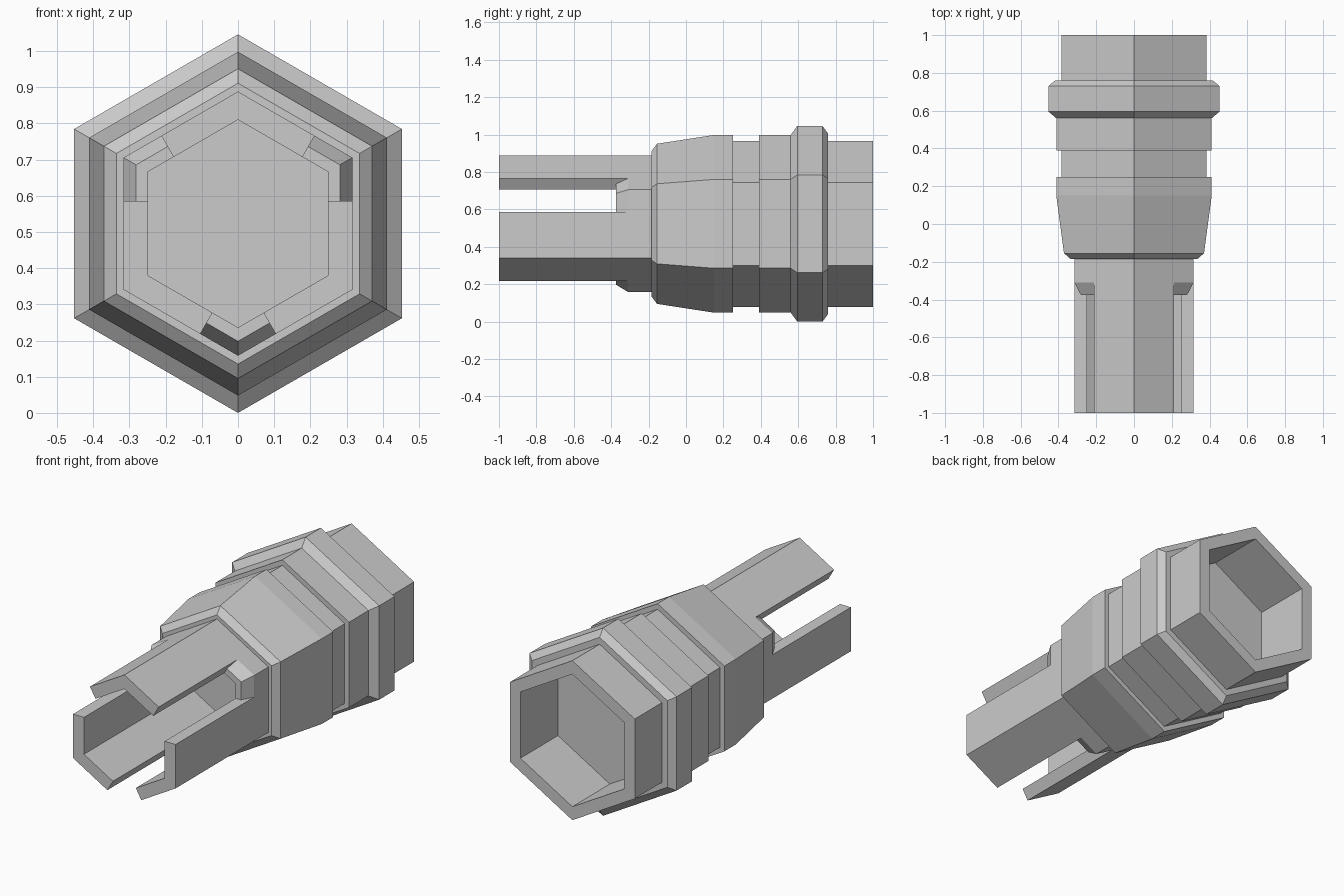
import bpy, bmesh
from math import cos, sin, radians, sqrt
from mathutils import Vector

cube = bpy.data.objects.get("Cube")
if cube:
    bpy.data.objects.remove(cube, do_unlink=True)

CENTRE_Z = 0.523

grey = bpy.data.materials.new("plain grey")
grey.use_nodes = True
colour = (0.6, 0.6, 0.6, 1)
grey.diffuse_color = colour
grey.node_tree.nodes["Principled BSDF"].inputs["Base Color"].default_value = colour


def sweep(name, profile, columns, closed):
    """Carry a closed (y, radius) profile through columns; each maps a radius to (x, z)."""
    bm = bmesh.new()
    rows = []
    for column in columns:
        row = []
        for y, r in profile:
            x, z = column(r)
            row.append(bm.verts.new((x, y, z + CENTRE_Z)))
        rows.append(row)
    count, n = len(rows), len(profile)
    for i in range(count if closed else count - 1):
        a, b = rows[i], rows[(i + 1) % count]
        for j in range(n):
            k = (j + 1) % n
            if a[j] == b[j]:
                continue
            bm.faces.new((a[j], a[k], b[k], b[j]))
    if not closed:
        bm.faces.new(rows[0])
        bm.faces.new(rows[-1])
    # join the points that meet on the axis
    bmesh.ops.remove_doubles(bm, verts=bm.verts, dist=0.0001)
    bmesh.ops.recalc_face_normals(bm, faces=bm.faces)
    mesh = bpy.data.meshes.new(name)
    bm.to_mesh(mesh)
    bm.free()
    mesh.materials.append(grey)
    obj = bpy.data.objects.new(name, mesh)
    bpy.context.scene.collection.objects.link(obj)
    return obj


def corner(degrees):
    a = radians(degrees)
    return lambda r: (r * cos(a), r * sin(a))


def flat_side(degrees, offset):
    """A point on the hexagon side facing this way, shifted along that side."""
    a = radians(degrees)
    normal, along = Vector((cos(a), sin(a))), Vector((-sin(a), cos(a)))
    return lambda r: tuple(normal * r * sqrt(3) / 2 + along * offset)


# Six-sided body: rear socket, collar, grooves, taper, tube and front bore
body_profile = [
    (0.67, 0), (0.67, 0.369), (1, 0.369), (1, 0.444),
    (0.76, 0.444), (0.76, 0.482), (0.73, 0.523), (0.595, 0.523),
    (0.56, 0.475), (0.39, 0.475), (0.39, 0.444), (0.25, 0.444),
    (0.25, 0.475), (0.15, 0.475), (-0.155, 0.428), (-0.185, 0.388),
    (-0.185, 0.365), (-1, 0.365), (-1, 0.287), (-0.05, 0.287), (-0.05, 0),
]
body = sweep("hexagonal_body", body_profile,
             [corner(30 + 60 * i) for i in range(6)], True)

# Slots through three corners of the tube, each with a sloped end
slot_profile = [(-1.1, 0.24), (-0.375, 0.24), (-0.375, 0.325),
                (-0.284, 0.38), (-1.1, 0.38)]
slot_edge = 0.062
for side, angle in (("left", 30), ("right", 150), ("bottom", 270)):
    cutter = sweep(side + "_slot_cutter", slot_profile,
                   [flat_side(angle - 30, slot_edge), corner(angle),
                    flat_side(angle + 30, -slot_edge)], False)
    cutter.hide_render = True
    cutter.hide_viewport = True
    cutter.display_type = 'WIRE'
    cut = body.modifiers.new(side + "_slot", 'BOOLEAN')
    cut.operation = 'DIFFERENCE'
    cut.solver = 'EXACT'
    cut.object = cutter
